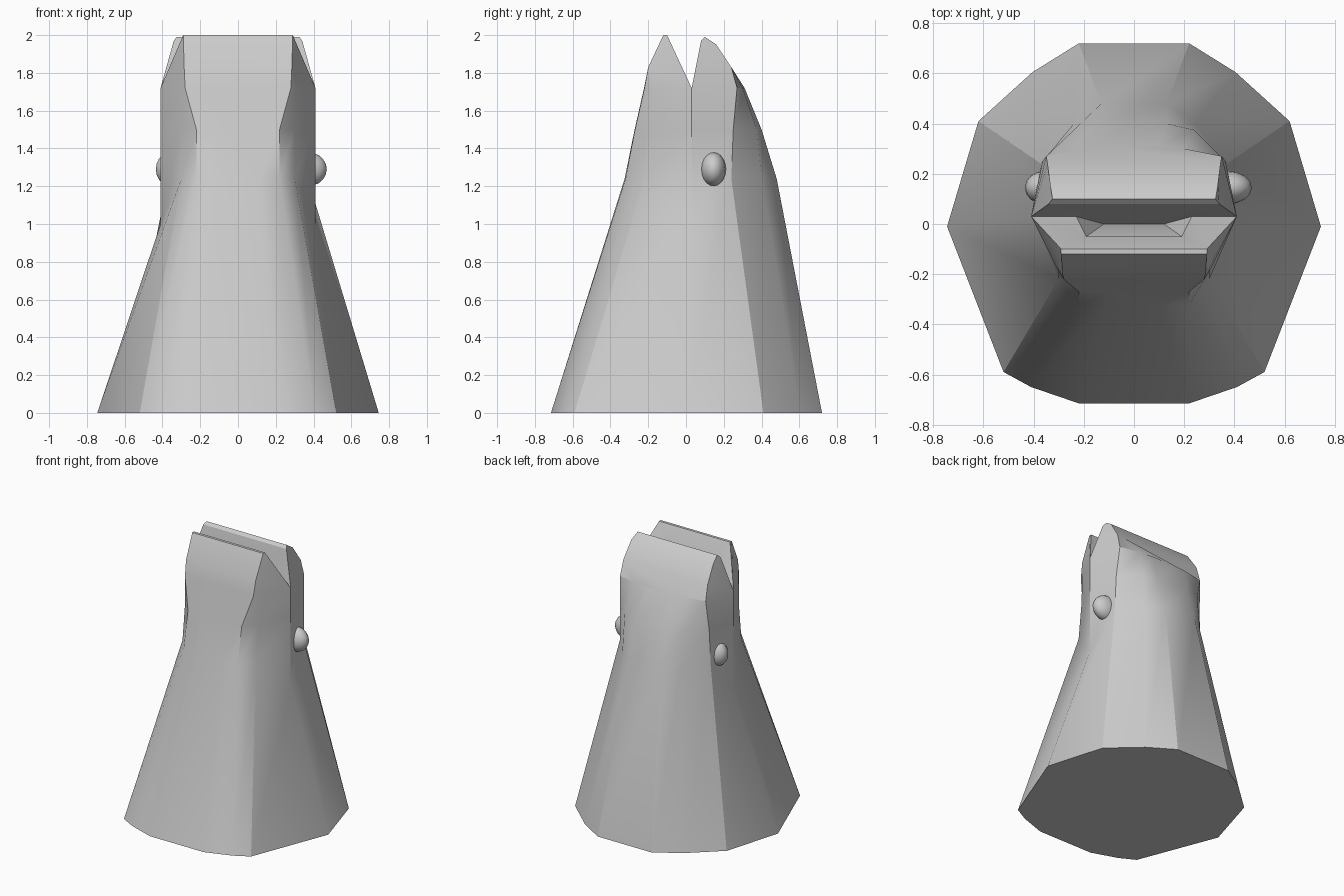
import bpy
import bmesh
from math import radians

cube = bpy.data.objects.get("Cube")
if cube:
    bpy.data.objects.remove(cube, do_unlink=True)

bm = bmesh.new()


def pair(x, y, z):
    """Vertex on the left (+x) side and its mirror twin."""
    return bm.verts.new((x, y, z)), bm.verts.new((-x, y, z))


def sides(*pairs):
    """A face on the left side and its mirror."""
    bm.faces.new([p[0] for p in pairs])
    bm.faces.new([p[1] for p in reversed(pairs)])


def across(p, q):
    """A face bridging the two sides between two pairs."""
    bm.faces.new((p[0], q[0], q[1], p[1]))


def smooth(obj, angle):
    bpy.ops.object.select_all(action='DESELECT')
    obj.select_set(True)
    bpy.context.view_layer.objects.active = obj
    bpy.ops.object.shade_smooth_by_angle(angle=radians(angle))


# Neck: half cross-sections from front to back, lofted upwards
sections = [
    (0, 0, [(.22, -.715), (.41, -.65), (.52, -.59), (.745, -.01),
            (.62, .41), (.405, .605), (.22, .72)]),
    (1.24, 1.0, [(.11, -.325), (.22, -.32), (.30, -.22), (.41, .03),
                 (.37, .24), (.24, .40), (.13, .48)]),
    (1.5, 1.5, [(.11, -.272), (.22, -.27), (.30, -.19), (.41, .03),
                (.365, .25), (.24, .375), (.13, .40)]),
    (1.72, 1.72, [(.14, -.222), (.28, -.22), (.31, -.17), (.41, .03),
                  (.35, .27), (.2, .30), (.1, .31)]),
]
rings = []
for z, side_z, points in sections:
    rings.append([pair(x, y, side_z if i == 3 else z)
                  for i, (x, y) in enumerate(points)])
for low, high in zip(rings, rings[1:]):
    for i in range(len(low) - 1):
        sides(low[i], low[i + 1], high[i + 1], high[i])
    for i in (0, -1):
        bm.faces.new((low[i][0], high[i][0], high[i][1], low[i][1]))
bm.faces.new([p[0] for p in rings[0]] + [p[1] for p in reversed(rings[0])])
a, b, c, corner, e, f, g = rings[-1]

# Front jaw
a2, b2 = pair(.14, -.2, 1.83), pair(.285, -.2, 1.83)
lip_out, lip_in = pair(.29, -.12, 2), pair(.29, -.10, 2)
sides(a, b, b2, a2)
across(a, a2)
bm.faces.new((a2[0], b2[0], lip_out[0], lip_out[1], b2[1], a2[1]))
sides(b, c, b2)
sides(c, corner, lip_in, lip_out, b2)
across(lip_out, lip_in)

# Back jaw
back = [pair(x, y, z) for x, y, z in
        [(.345, .24, 1.83), (.335, .16, 1.95), (.325, .10, 1.99), (.34, .08, 1.97)]]
bm.faces.new((e[0], f[0], g[0], g[1], f[1], e[1], back[0][1], back[0][0]))
for p, q in zip(back, back[1:]):
    across(p, q)
sides(corner, e, *back)

# Palates and throat pocket
hinge = pair(.23, .03, 1.72)
front_hole, back_hole = pair(.19, -.05, 1.89), pair(.23, .06, 1.87)
throat = pair(.12, 0, 1.5)
sides(lip_in, corner, hinge, front_hole)
across(lip_in, front_hole)
sides(corner, back[-1], back_hole, hinge)
across(back[-1], back_hole)
across(front_hole, throat)
across(back_hole, throat)
sides(front_hole, hinge, throat)
sides(hinge, back_hole, throat)

bmesh.ops.recalc_face_normals(bm, faces=bm.faces)
mesh = bpy.data.meshes.new("head_and_neck")
bm.to_mesh(mesh)
bm.free()
head = bpy.data.objects.new("head_and_neck", mesh)
bpy.context.collection.objects.link(head)
smooth(head, 30)

# Eyes
for name, x, bulge in (("left_eye", .37, .10), ("right_eye", -.355, .08)):
    bpy.ops.mesh.primitive_uv_sphere_add(segments=16, ring_count=10, radius=1,
                                         location=(x, .145, 1.29))
    eye = bpy.context.object
    eye.name = name
    eye.scale = (bulge, .067, .09)
    smooth(eye, 40)
